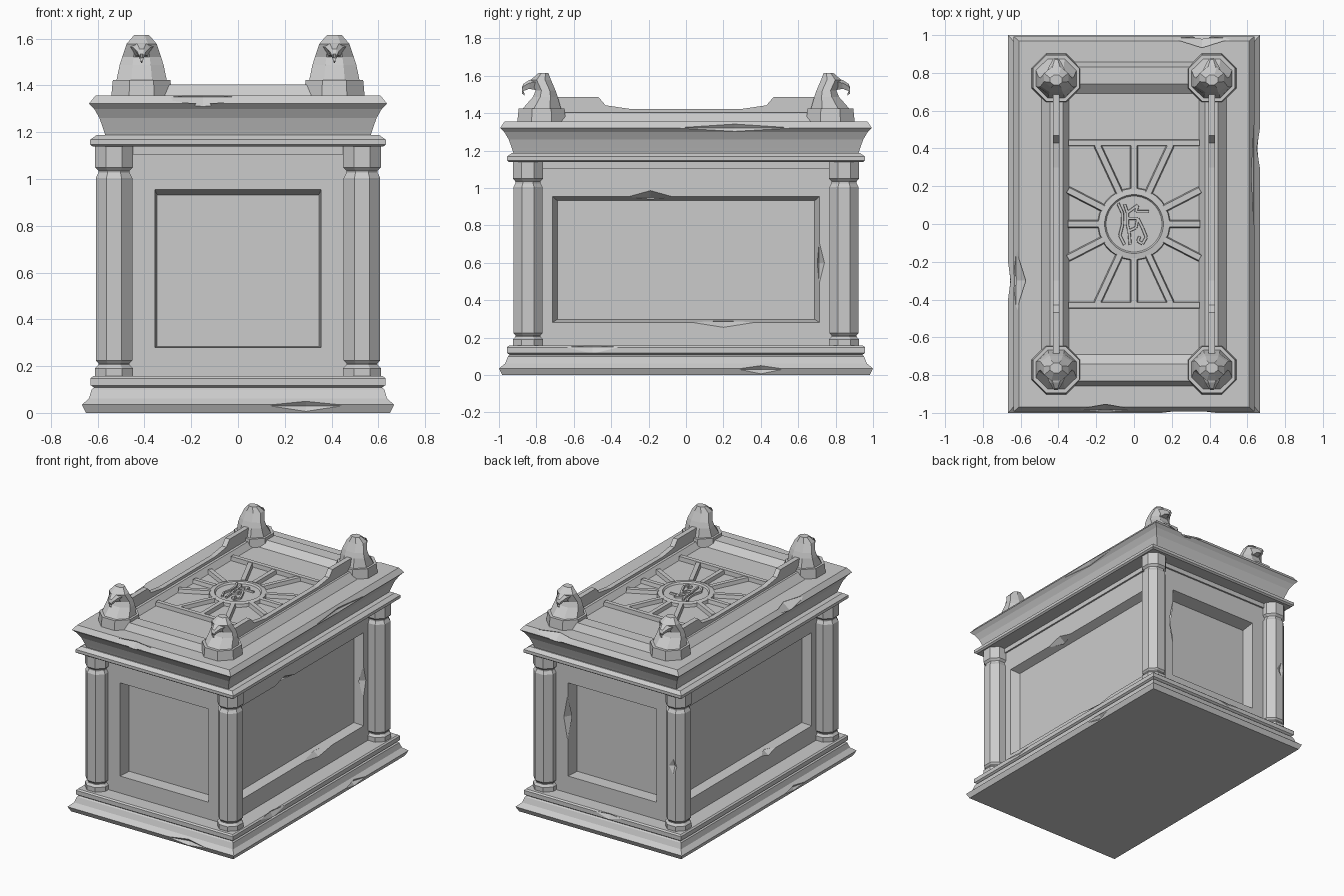
import bpy, bmesh, math
from mathutils import Vector

if "Cube" in bpy.data.objects:
    bpy.data.objects.remove(bpy.data.objects["Cube"], do_unlink=True)

stone = bpy.data.materials.new("grey stone")
stone.use_nodes = True
stone.diffuse_color = (0.6, 0.6, 0.6, 1)
bsdf = stone.node_tree.nodes["Principled BSDF"]
bsdf.inputs["Base Color"].default_value = stone.diffuse_color
bsdf.inputs["Roughness"].default_value = 0.9


def finish(bm, name):
    bmesh.ops.remove_doubles(bm, verts=bm.verts, dist=0.0001)
    bmesh.ops.holes_fill(bm, edges=bm.edges, sides=4)
    bmesh.ops.recalc_face_normals(bm, faces=bm.faces)
    mesh = bpy.data.meshes.new(name)
    bm.to_mesh(mesh)
    bm.free()
    mesh.materials.append(stone)
    obj = bpy.data.objects.new(name, mesh)
    bpy.context.collection.objects.link(obj)
    return obj


def loft(bm, rings, start=True):
    """Skin a stack of equal-length point rings and cap the ends."""
    rows = [[bm.verts.new(p) for p in ring] for ring in rings]
    n = len(rows[0])
    for a, b in zip(rows, rows[1:]):
        for i in range(n):
            j = (i + 1) % n
            bm.faces.new((a[i], a[j], b[j], b[i]))
    if start:
        bm.faces.new(rows[0][::-1])
    bm.faces.new(rows[-1])


def rect(hx, hy, z):
    return [(-hx, -hy, z), (hx, -hy, z), (hx, hy, z), (-hx, hy, z)]


def ngon(cx, cy, rx, ry, z, n=8):
    """Ring whose flat sides lie rx and ry from its centre."""
    k = 1 / math.cos(math.pi / n)
    turns = [2 * math.pi * (i + 0.5) / n for i in range(n)]
    return [(cx + k * rx * math.cos(t), cy + k * ry * math.sin(t), z) for t in turns]


def bar(bm, p, q, width, z0, z1, taper=1.0):
    """Straight raised strip, narrower on top when tapered."""
    p, q = Vector(p), Vector(q)
    d = (q - p).normalized() * width / 2
    s = Vector((-d.y, d.x))
    rings = []
    for z, k in ((z0, 1), (z1, taper)):
        rings.append([(c.x, c.y, z) for c in (p - s * k, q - s * k, q + s * k, p + s * k)])
    loft(bm, rings)


def stepped_block(name, sections):
    bm = bmesh.new()
    loft(bm, [rect(*s) for s in sections])
    return finish(bm, name)


def chip(obj, dents):
    """Knock shallow pointed dents out of a part: centre, half sizes."""
    for centre, size in dents:
        bm = bmesh.new()
        for axis in range(3):
            for sign in (-1, 1):
                p = Vector(centre)
                p[axis] += sign * size[axis]
                bm.verts.new(p)
        bmesh.ops.convex_hull(bm, input=bm.verts)
        cutter = finish(bm, "chip_cutter")
        cutter.hide_render = True
        mod = obj.modifiers.new("chip", "BOOLEAN")
        mod.operation, mod.solver, mod.object = "DIFFERENCE", "EXACT", cutter
        bpy.context.view_layer.objects.active = obj
        bpy.ops.object.modifier_apply(modifier=mod.name)
        bpy.data.objects.remove(cutter, do_unlink=True)


# Stepped plinth
plinth = stepped_block("plinth", [
    (.65, .983, 0), (.667, 1, .035), (.637, .967, .062), (.626, .952, .1),
    (.615, .943, .108), (.63, .957, .118), (.63, .957, .148), (.62, .947, .157)])
chip(plinth, [((.29, -1.005, .03), (.19, .04, .045)), ((.672, .4, .03), (.04, .14, .045)),
              ((.635, -.5, .15), (.025, .18, .045)), ((-.05, .965, .15), (.16, .025, .045)),
              ((-.672, -.3, .03), (.03, .14, .045))])

# Chest walls with sunken panels
W, D, BOTTOM, TOP = .507, .842, .15, 1.15
bm = bmesh.new()
for turn in range(4):
    end_wall = turn % 2 == 0
    half, dist = (W, D) if end_wall else (D, W)
    opening, inner, depth = (.355, .346, .09) if end_wall else (.715, .688, .06)
    sill = .283 if end_wall else .298
    c, s = round(math.cos(turn * math.pi / 2)), round(math.sin(turn * math.pi / 2))

    def frame(h, z0, z1, out):
        flat = [(-h, z0), (h, z0), (h, z1), (-h, z1)]
        return [(u * c + out * s, u * s - out * c, z) for u, z in flat]
    loft(bm, [frame(half, BOTTOM, TOP, dist), frame(opening, .28, .955, dist),
              frame(inner, sill, .932, dist - depth)], start=False)
walls = finish(bm, "chest_walls")
chip(walls, [((W, -.19, .95), (.05, .13, .036)), ((W, .71, .6), (.04, .03, .12)),
             ((W, .2, .285), (.04, .19, .03)), ((.36, D, .7), (.03, .05, .16)),
             ((-W, -.22, .285), (.04, .09, .03))])

# Thin frieze under the cornice
stepped_block("frieze", [(W + .012, D + .012, 1.105), (W + .012, D + .012, 1.15)])

# Octagonal corner columns
column = [(.081, .15), (.081, .19), (.067, .206), (.067, .212), (.078, .225),
          (.078, 1.005), (.067, 1.025), (.067, 1.035), (.081, 1.05), (.081, 1.15)]
for sx, side in ((1, "left"), (-1, "right")):
    for sy, end in ((-1, "front"), (1, "back")):
        bm = bmesh.new()
        loft(bm, [ngon(sx * .53, sy * .845, r, r, z) for r, z in column])
        post = finish(bm, f"{end}_{side}_column")
        if (sx, sy) == (-1, 1):
            chip(post, [((-.545, .93, .62), (.05, .025, .08))])

# Lip moulding and flared cornice
stepped_block("lip_moulding", [(.62, .945, 1.138), (.632, .957, 1.147),
                               (.632, .957, 1.168), (.605, .93, 1.187)])
cornice = stepped_block("cornice", [
    (.565, .92, 1.18), (.575, .93, 1.21), (.592, .948, 1.26), (.615, .972, 1.3),
    (.637, .993, 1.322), (.61, .97, 1.356)])
chip(cornice, [((-.15, -.985, 1.35), (.2, .035, .045)), ((.635, .26, 1.32), (.03, .3, .04)),
               ((.36, .985, 1.35), (.19, .06, .045)), ((-.625, -.3, 1.35), (.06, .19, .045))])

# Raised curb around the sunken lid floor
FLOOR = 1.365
stepped_block("lid_deck", [(.495, .86, 1.35), (.445, .83, 1.404),
                           (.375, .74, 1.404), (.345, .69, FLOOR)])

# Side rails that dip toward the middle
half_profile = [(.7, 1.39), (.7, 1.486), (.468, 1.486), (.43, 1.442), (.3, 1.423)]
profile = half_profile + [(-y, z) for y, z in reversed(half_profile)]
for sx, side in ((1, "left"), (-1, "right")):
    bm = bmesh.new()
    loft(bm, [[(sx * .412 + w, y, z) for y, z in profile] for w in (-.018, .018)])
    finish(bm, f"{side}_rail")

# Sunburst relief: cross bars and rays
bm = bmesh.new()
for sy in (-1, 1):
    bar(bm, (-.347, sy * .43), (.347, sy * .43), .038, FLOOR - .01, FLOOR + .03, .8)
tips = {(sx * x, sy * y) for sx in (-1, 1) for sy in (-1, 1)
        for x, y in ((0, .42), (.195, .42), (.35, .18), (.35, 0))}
for tip in sorted(tips):
    bar(bm, Vector(tip).normalized() * .18, tip, .046, FLOOR - .01, FLOOR + .026, .65)
finish(bm, "sun_rays")

# Round medallion with a raised rim
bm = bmesh.new()
disc = [(.193, FLOOR - .01), (.187, FLOOR + .022), (.155, FLOOR + .026), (.147, FLOOR + .014)]
loft(bm, [ngon(0, 0, r, r, z, 32) for r, z in disc])
finish(bm, "medallion")

# Carved eye emblem, as short raised strokes
strokes = [
    [(-.085, .11), (-.062, .06), (-.06, 0), (-.075, -.06), (-.05, -.11)],
    [(-.05, .105), (-.035, .06), (-.035, 0), (-.025, -.05), (-.02, -.11)],
    [(-.035, .06), (.02, .1), (.01, .065), (.08, .065)],
    [(-.035, .03), (.02, .03), (.01, -.02), (-.035, -.04)],
    [(.02, .03), (.045, -.02), (.065, -.07), (.045, -.105), (.02, -.09), (.03, -.065)]]
bm = bmesh.new()
for path in strokes:
    for p, q in zip(path, path[1:]):
        bar(bm, p, q, .018, FLOOR + .005, FLOOR + .026, .7)
finish(bm, "eye_emblem")


# Falcon finials facing outward; f is measured forward from the centre
def falcon(sx, sy, name):
    cx, cy = sx * .412, sy * .772
    bm = bmesh.new()
    loft(bm, [ngon(cx, cy, .13, .13, 1.35), ngon(cx, cy, .123, .123, 1.424)])
    body = [(0, .108, .105, 1.42), (-.02, .094, .066, 1.487), (-.021, .083, .053, 1.522),
            (.004, .064, .054, 1.578), (-.01, .032, .026, 1.615)]
    loft(bm, [ngon(cx, cy + sy * f, rx, ry, z) for f, rx, ry, z in body])
    # Hooked beak under a broad brow
    beak = [(.02, .056, 1.522, 1.59), (.066, .036, 1.53, 1.577),
            (.098, .018, 1.518, 1.556), (.106, .01, 1.505, 1.535), (.092, .004, 1.495, 1.505)]
    loft(bm, [[(cx - w * .5, cy + sy * f, lo), (cx + w * .5, cy + sy * f, lo),
               (cx + w, cy + sy * f, (lo + hi * 2) / 3), (cx + w * .5, cy + sy * f, hi),
               (cx - w * .5, cy + sy * f, hi), (cx - w, cy + sy * f, (lo + hi * 2) / 3)]
              for f, w, lo, hi in beak])
    finish(bm, name)


for sx, side in ((1, "left"), (-1, "right")):
    for sy, end in ((-1, "front"), (1, "back")):
        falcon(sx, sy, f"{end}_{side}_falcon")
